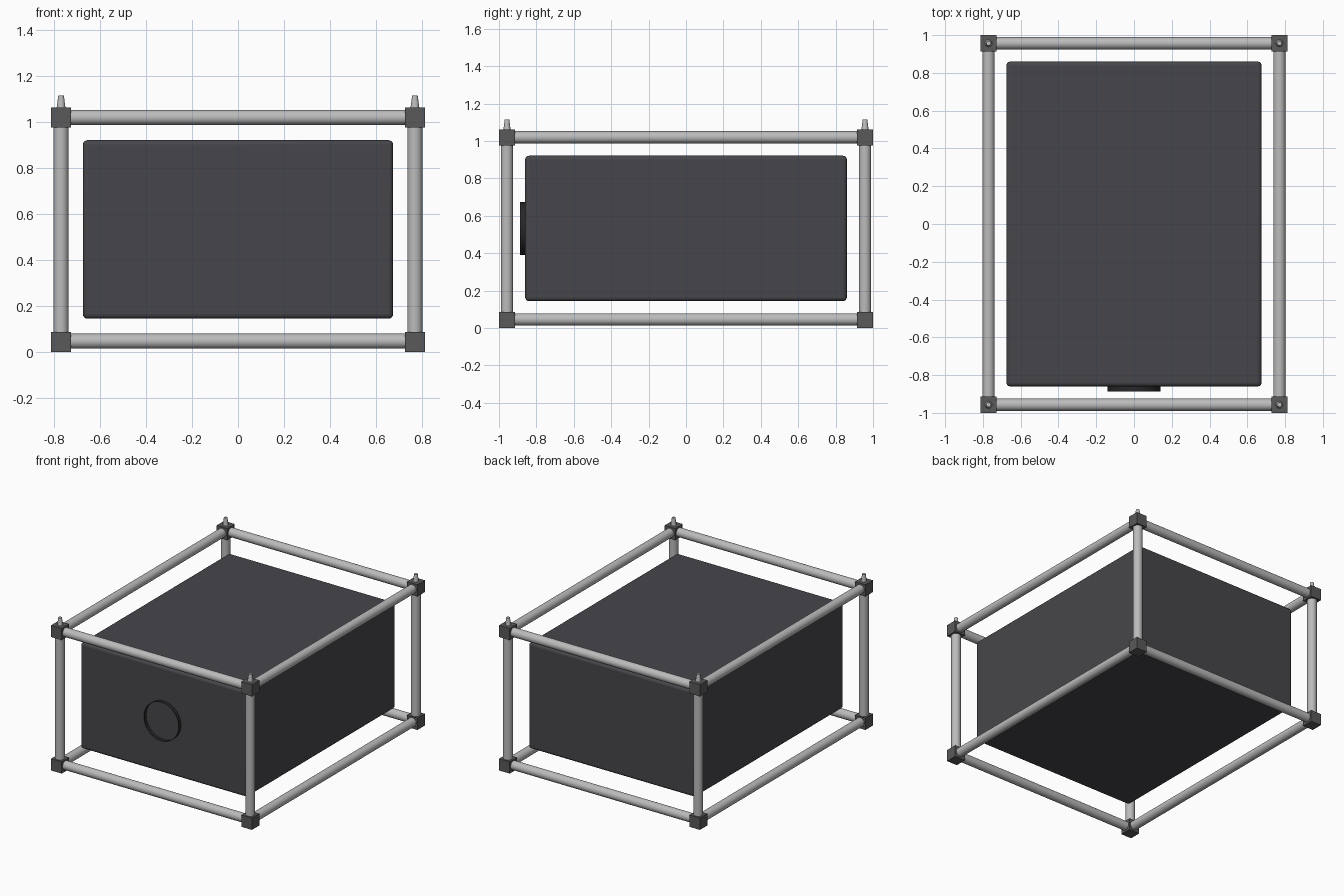
import bpy
from math import pi

if "Cube" in bpy.data.objects:
    bpy.data.objects.remove(bpy.data.objects["Cube"])

X, Y, Z0, Z1 = 0.77, 0.957, 0.0435, 1.02   # frame corner centres
CUBE, TUBE_R = 0.086, 0.0325


def material(name, r, g, b):
    m = bpy.data.materials.new(name)
    m.diffuse_color = (r, g, b, 1)
    m.use_nodes = True
    m.node_tree.nodes["Principled BSDF"].inputs["Base Color"].default_value = m.diffuse_color
    return m


steel = material("steel", 0.5, 0.5, 0.5)
joint = material("dark_joint", 0.1, 0.1, 0.1)
shell = material("charcoal", 0.062, 0.06, 0.068)
black = material("black", 0.02, 0.02, 0.022)


def finish(name, mat, smooth=True):
    ob = bpy.context.object
    ob.name = name
    ob.data.materials.append(mat)
    if smooth:
        bpy.ops.object.shade_smooth_by_angle(angle=pi / 5)
    return ob


def box(name, loc, size, mat):
    bpy.ops.mesh.primitive_cube_add(size=1, location=loc)
    ob = bpy.context.object
    ob.scale = size
    bpy.ops.object.transform_apply(location=False, rotation=False, scale=True)
    return finish(name, mat, False)


def tube(name, loc, length, rot):
    bpy.ops.mesh.primitive_cylinder_add(vertices=32, radius=TUBE_R, depth=length,
                                        location=loc, rotation=rot)
    finish(name, steel)


# Frame: horizontal rails between the corner joints
for z, level in ((Z0 + 0.003, "bottom"), (Z1, "top")):
    for s in (-1, 1):
        tube(f"{level}_cross_rail", (0, s * Y, z), 2 * X - CUBE + 0.01, (0, pi / 2, 0))
        tube(f"{level}_side_rail", (s * X, 0, z), 2 * Y - CUBE + 0.01, (pi / 2, 0, 0))

# Frame: posts, corner joints and tapered stacking pins
for sx in (-1, 1):
    for sy in (-1, 1):
        x, y = sx * X, sy * Y
        tube("corner_post", (x, y, (Z0 + Z1) / 2), Z1 - Z0 - CUBE + 0.01, (0, 0, 0))
        for z in (Z0, Z1):
            box("corner_joint", (x, y, z), (CUBE,) * 3, joint)
        bpy.ops.mesh.primitive_cone_add(vertices=24, radius1=0.02, radius2=0.012, depth=0.06,
                                        location=(x, y, Z1 + CUBE / 2 + 0.023))
        finish("stacking_pin", steel)

# Main case with softened edges
case = box("main_case", (0, 0, 0.533), (1.35, 1.72, 0.777), shell)
bevel = case.modifiers.new("rounded_edges", "BEVEL")
bevel.width = 0.02
bevel.segments = 4
bpy.ops.object.shade_smooth_by_angle(angle=pi / 5)

# Thin open collar on the front of the case
bpy.ops.mesh.primitive_cylinder_add(vertices=48, radius=0.141, depth=0.03, end_fill_type='NOTHING',
                                    location=(0, -0.872, 0.533), rotation=(pi / 2, 0, 0))
finish("front_collar", black)
